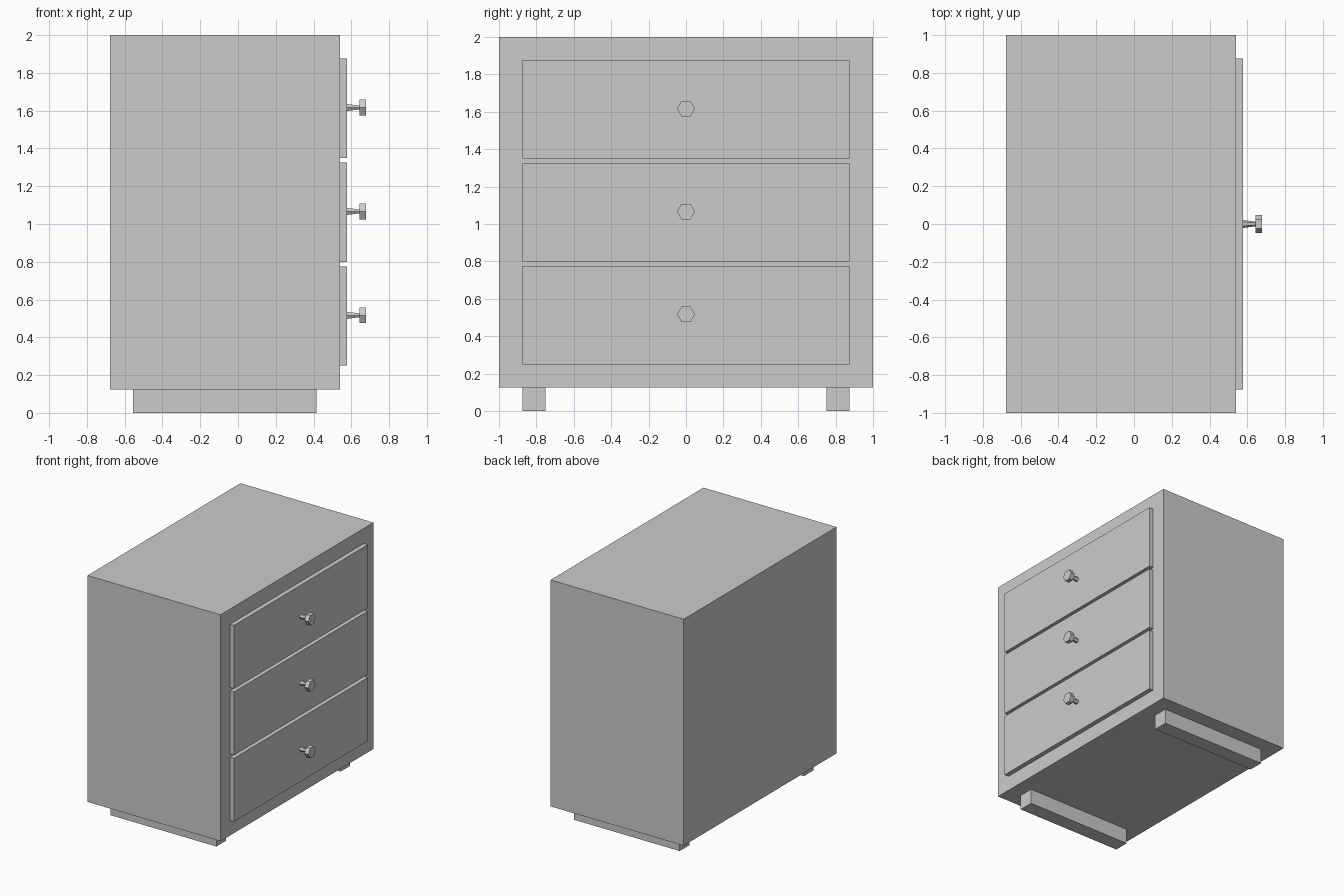
import bpy
import math

if "Cube" in bpy.data.objects:
    bpy.data.objects.remove(bpy.data.objects["Cube"])


def box(name, x, y, z):
    """Box from (min, max) ranges on each axis."""
    bpy.ops.mesh.primitive_cube_add(size=1, location=[sum(r) / 2 for r in (x, y, z)])
    ob = bpy.context.object
    ob.name = name
    ob.scale = [r[1] - r[0] for r in (x, y, z)]
    bpy.ops.object.transform_apply(location=False, rotation=False, scale=True)
    return ob


def hex_rod(name, x0, x1, r0, r1, z):
    """Six-sided rod along x, corners pointing sideways."""
    bpy.ops.mesh.primitive_cone_add(vertices=6, radius1=r0, radius2=r1, depth=x1 - x0,
                                    location=((x0 + x1) / 2, 0, z),
                                    rotation=(0, math.pi / 2, 0))
    bpy.context.object.name = name


# Cabinet body
BACK, FRONT = -0.678, 0.54
box("cabinet_body", (BACK, FRONT), (-1, 1), (0.125, 2))

# Two runner feet
for side, y in (("left", (-0.875, -0.75)), ("right", (0.75, 0.875))):
    box(side + "_foot", (-0.555, 0.415), y, (0, 0.125))

# Three drawer fronts, each with a stem and a hexagonal knob
for i, level in enumerate(("bottom", "middle", "top")):
    z = 0.25 + i * 0.55
    mid = z + 0.2625
    box(level + "_drawer_front", (FRONT, 0.578), (-0.875, 0.875), (z, z + 0.525))
    hex_rod(level + "_knob_stem", 0.578, 0.642, 0.021, 0.012, mid + 0.004)
    hex_rod(level + "_knob", 0.642, 0.678, 0.048, 0.048, mid + 0.004)
